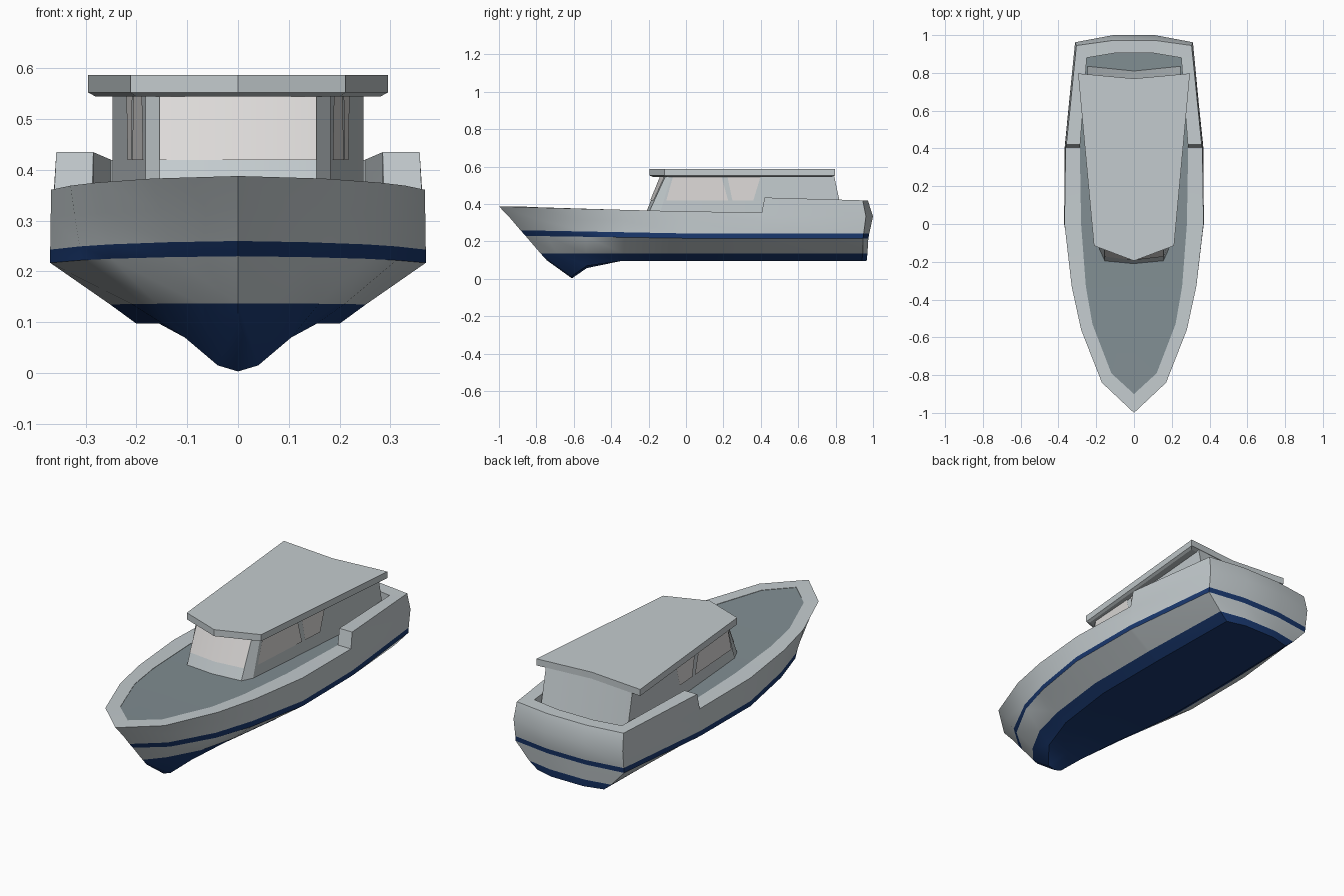
import bpy, bmesh

if "Cube" in bpy.data.objects:
    bpy.data.objects.remove(bpy.data.objects["Cube"])


def material(name, rgb):
    m = bpy.data.materials.new(name)
    m.diffuse_color = (*rgb, 1)
    m.use_nodes = True
    m.node_tree.nodes["Principled BSDF"].inputs["Base Color"].default_value = m.diffuse_color
    return m


paint = material("hull_paint", (0.55, 0.60, 0.62))
navy = material("navy", (0.01, 0.04, 0.16))
deck_grey = material("deck_grey", (0.22, 0.27, 0.29))
glass = material("glass", (0.72, 0.70, 0.69))


def mirrored(half):
    """Closed ring from points on the +x side."""
    return half + [(-x, y, z) for x, y, z in reversed(half) if x > 0]


def keel_ring(ring):
    """Flatten a ring onto the centre line."""
    return [(0, y, z) for _, y, z in ring]


def loft(name, rings, mats, bands=None, caps=False, angle=0.5):
    bm = bmesh.new()
    loops = [[bm.verts.new(p) for p in r] for r in rings]
    n = len(loops[0])
    for k, (a, b) in enumerate(zip(loops, loops[1:])):
        for i in range(n):
            j = (i + 1) % n
            f = bm.faces.new((a[i], a[j], b[j], b[i]))
            f.material_index = bands[k] if bands else 0
    if caps:
        bm.faces.new(loops[0])
        bm.faces.new(loops[-1])
    bmesh.ops.remove_doubles(bm, verts=bm.verts, dist=1e-4)
    bmesh.ops.recalc_face_normals(bm, faces=bm.faces)
    return finish(name, bm, mats, angle)


def finish(name, bm, mats, angle=0.5):
    me = bpy.data.meshes.new(name)
    bm.to_mesh(me)
    bm.free()
    for m in mats:
        me.materials.append(m)
    ob = bpy.data.objects.new(name, me)
    bpy.context.collection.objects.link(ob)
    bpy.ops.object.select_all(action='DESELECT')
    ob.select_set(True)
    bpy.context.view_layer.objects.active = ob
    bpy.ops.object.shade_smooth_by_angle(angle=angle)
    return ob


def level(xs, ys, z):
    """Hull ring; z is a list or a (bow, stern) pair."""
    if len(z) == 2:
        z = [z[0] + (z[1] - z[0]) * min(1, (y - ys[0]) / (0.0 - ys[0])) for y in ys]
    return mirrored(list(zip(xs, ys, z)))


# Hull stations: bow, four forward, gunwale step (two), stern corner, transom
sheer_z = [.388, .383, .375, .369, .361, .355, .435, .42, .42]
deck_z = [.386, .381, .373, .367, .359, .353, .353, .35, .35]
in_x = [0, .12, .22, .255, .28, .287, .285, .25, .1]
in_y = [-.9, -.79, -.53, -.33, 0, .405, .42, .88, .905]
deck_edge = level(in_x, in_y, deck_z)
inner = level(in_x, in_y, [max(a, b) for a, b in zip(sheer_z, deck_z)])
sheer = level([0, .17, .28, .33, .368, .362, .358, .305, .11],
              [-1, -.84, -.56, -.33, 0, .405, .42, .945, .972], sheer_z)
bulge = level([0, .153, .268, .322, .369, .366, .364, .312, .11],
              [-.94, -.8, -.55, -.33, 0, .405, .42, .962, 1.0],
              [.325, .32, .315, .31, .31, .305, .34, .335, .335])
side_x = [0, .135, .252, .312, .37, .367, .366, .31, .11]
stripe_top = level(side_x, [-.885, -.765, -.54, -.33, 0, .405, .42, .95, .98], (.26, .243))
stripe_low = level([x * .99 if x < .3 else x for x in side_x],
                   [-.858, -.745, -.535, -.33, 0, .405, .42, .947, .975], (.23, .217))
water = level([0, .075, .16, .21, .252, .252, .252, .235, .1],
              [-.778, -.69, -.535, -.335, 0, .405, .42, .945, .97], (.137, .135))
bottom = level([0, .04, .105, .155, .2, .2, .2, .19, .09],
               [-.745, -.61, -.53, -.34, 0, .405, .42, .94, .966],
               [.1, .015, .07, .097, .097, .097, .097, .097, .097])
keel = [(x, y, z - (.012 if y < -.5 and z < .09 else 0)) for x, y, z in keel_ring(bottom)]
keel = [(x, y, max(z, 0)) for x, y, z in keel]
loft("hull", [deck_edge, inner, sheer, bulge, stripe_top, stripe_low, water, bottom, keel],
     [paint, navy], [0, 0, 0, 0, 1, 0, 1, 1])

# Deck
loft("deck", [deck_edge, keel_ring(deck_edge)], [deck_grey])

# Cabin walls
base = [(0, -.215), (.155, -.2), (.182, -.14), (.215, .4), (.247, .835), (0, .81)]
top = [(0, -.13), (.155, -.105), (.182, -.075), (.215, .4), (.247, .79), (0, .765)]
Z0, Z1 = .352, .56
loft("cabin", [mirrored([(x, y, Z0) for x, y in base]),
               mirrored([(x, y, Z1) for x, y in top])], [paint], caps=True)

# Roof slab with a bevelled underside
roof = [(0, -.195), (.212, -.115), (.296, .797), (0, .77)]
loft("roof", [mirrored([(x * .95, .3 + (y - .3) * .96, .545) for x, y in roof]),
              mirrored([(x, y, .553) for x, y in roof]),
              mirrored([(x, y, .587) for x, y in roof])], [paint], caps=True, angle=.3)


# Windows
def panes(name, quads):
    bm = bmesh.new()
    for q in quads:
        bm.faces.new([bm.verts.new(p) for p in q])
    bmesh.ops.remove_doubles(bm, verts=bm.verts, dist=1e-4)
    finish(name, bm, [glass])


def front(i, s, z):
    t = (z - Z0) / (Z1 - Z0)
    return (s * base[i][0], base[i][1] + (top[i][1] - base[i][1]) * t - .004, z)


LO, HI = .42, .545
panes("windscreen", [[front(1, -1, LO), front(0, 1, LO), front(0, 1, HI), front(1, -1, HI)],
                     [front(0, 1, LO), front(1, 1, LO), front(1, 1, HI), front(0, 1, HI)]])


def side(s, y, z):
    return (s * (.182 + .033 * (y + .1) / .5 + .005), y, z)


for s, label in ((1, "right"), (-1, "left")):
    quads = []
    for b0, b1, t1, t0 in ((-.105, .225, .19, -.07), (.248, .36, .398, .222)):
        q = [side(s, b0, LO), side(s, b1, LO), side(s, t1, HI), side(s, t0, HI)]
        quads.append(q if s > 0 else q[::-1])
    panes(label + "_side_windows", quads)
